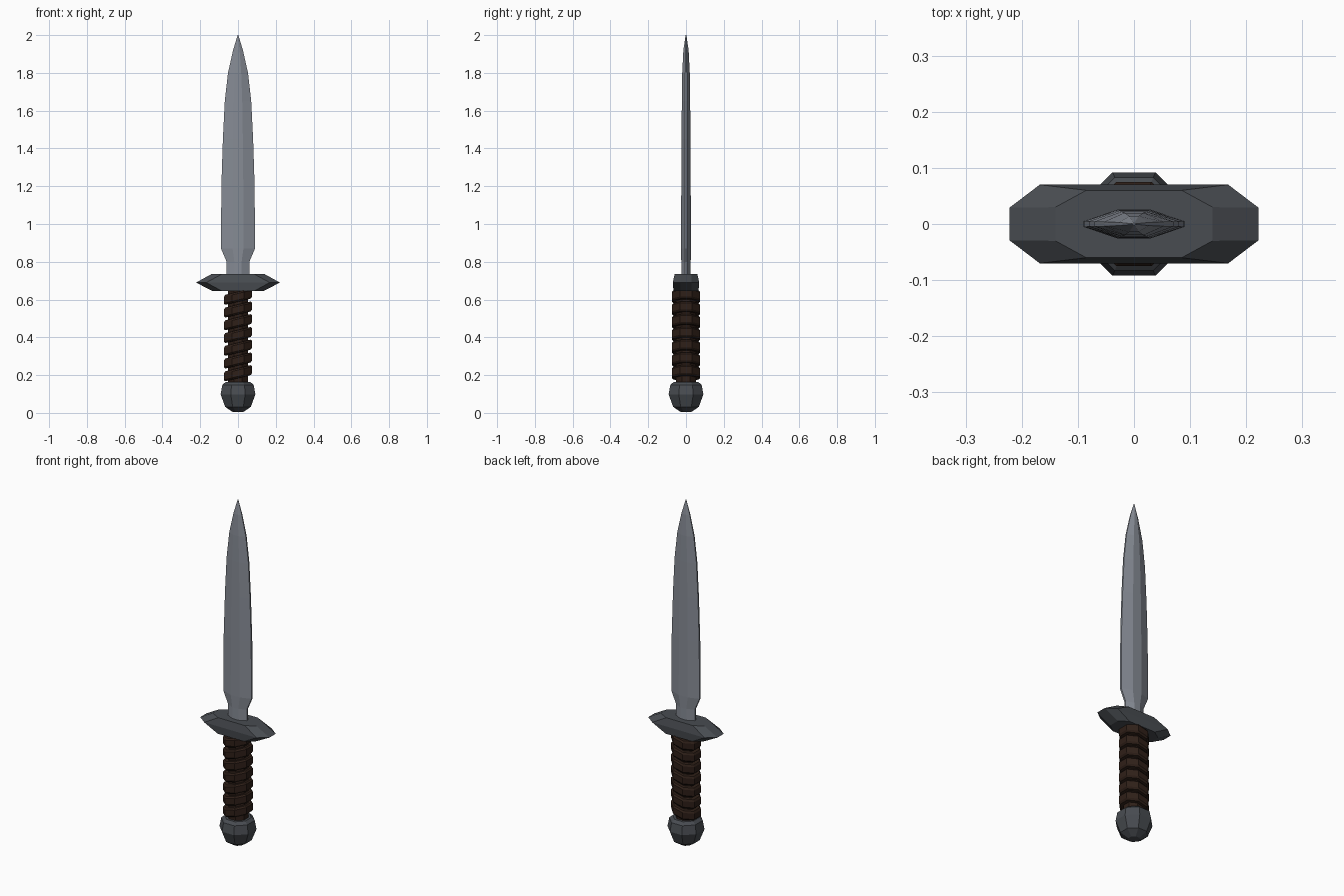
import bpy, bmesh, math

if "Cube" in bpy.data.objects:
    bpy.data.objects.remove(bpy.data.objects["Cube"])


def material(name, rgb):
    m = bpy.data.materials.new(name)
    m.diffuse_color = (*rgb, 1)
    m.use_nodes = True
    m.node_tree.nodes["Principled BSDF"].inputs["Base Color"].default_value = m.diffuse_color
    return m


steel = material("steel", (0.24, 0.26, 0.30))
iron = material("dark_iron", (0.065, 0.072, 0.082))
leather = material("leather", (0.028, 0.014, 0.009))


def loft(name, rings, mat, closed=False):
    """Skin a stack of equal-sized rings; cap the ends or join them into a torus."""
    bm = bmesh.new()
    loops = [[bm.verts.new(p) for p in r] for r in rings]
    pairs = list(zip(loops, loops[1:]))
    if closed:
        pairs.append((loops[-1], loops[0]))
    else:
        bm.faces.new(loops[0])
        bm.faces.new(loops[-1])
    n = len(loops[0])
    for a, b in pairs:
        for i in range(n):
            j = (i + 1) % n
            bm.faces.new((a[i], a[j], b[j], b[i]))
    bmesh.ops.recalc_face_normals(bm, faces=bm.faces)
    me = bpy.data.meshes.new(name)
    bm.to_mesh(me)
    bm.free()
    ob = bpy.data.objects.new(name, me)
    bpy.context.collection.objects.link(ob)
    me.materials.append(mat)
    return ob


def octagon(r, z, tilt=0.0):
    """Octagon with flat sides to the front; r is the distance to the flats."""
    R = r / math.cos(math.pi / 8)
    pts = [(R * math.cos((k + .5) * math.pi / 4), R * math.sin((k + .5) * math.pi / 4)) for k in range(8)]
    return [(x, y, z + tilt * x) for x, y in pts]


def quad_mirror(quarter, z):
    """Mirror a first-quadrant outline (from +x towards +y) into a full ring."""
    top = quarter + [(-x, y) for x, y in reversed(quarter)]
    return [(x, y, z) for x, y in top + [(-x, -y) for x, y in top]]


# Blade: bevelled section with narrow flat ridge
blade = [(0.72, .060, .025), (0.80, .060, .025), (0.87, .090, .026), (1.20, .088, .025),
         (1.45, .080, .024), (1.65, .070, .022), (1.80, .053, .020), (1.92, .026, .014), (2.0, .002, .002)]
loft("blade", [quad_mirror([(w, t * .2), (w * .32, t)], z) for z, w, t in blade], steel)

# Crossguard: wide middle ring tapering above and below
end = [(.14, .03), (.085, .06)]
loft("crossguard", [quad_mirror([(.135, .03), (.085, .066)], .645),
                    quad_mirror([(.222, .029), (.168, .070)], .69),
                    quad_mirror(end, .735)], iron)

# Grip core
loft("grip_core", [octagon(.053, .14), octagon(.053, .66)], leather)

# Leather wraps: slanted bands around the grip
for i in range(7):
    z = .21 + i * .0675
    section = [(.05, -.027), (.068, -.026), (.075, -.017), (.075, .017), (.068, .026), (.05, .027)]
    loft(f"grip_wrap_{i + 1}", [octagon(r, z + dz, .24) for r, dz in section], leather, closed=True)

# Pommel: faceted knob
knob = [(.028, .005), (.068, .032), (.092, .098), (.083, .148), (.066, .163)]
loft("pommel", [octagon(r, z) for r, z in knob], iron)
